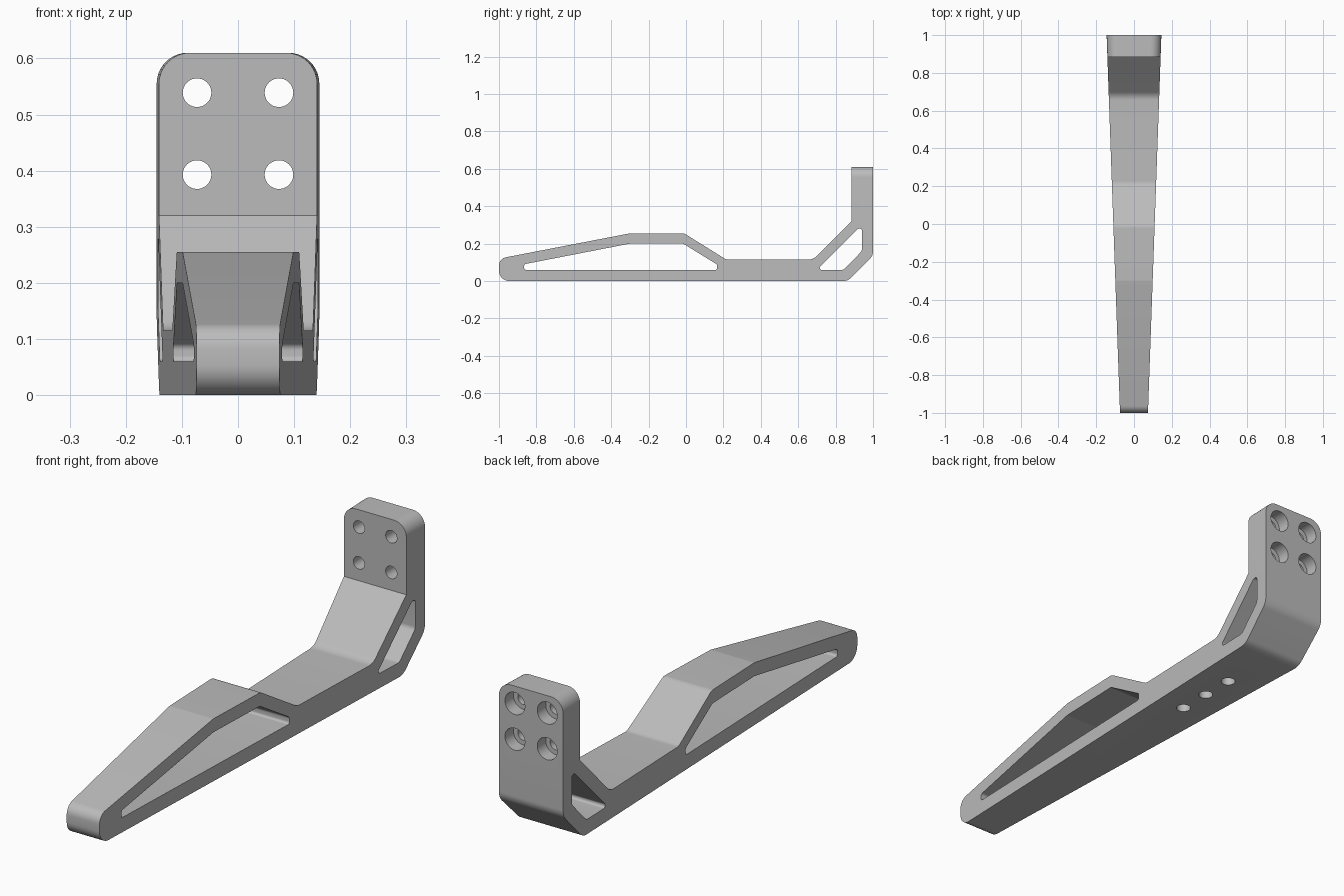
import bpy, bmesh, math
from mathutils import Vector, Matrix

cube = bpy.data.objects.get("Cube")
if cube:
    bpy.data.objects.remove(cube, do_unlink=True)

metal = bpy.data.materials.new("light_grey_metal")
metal.use_nodes = True
GREY = (0.5, 0.5, 0.5, 1)
metal.diffuse_color = GREY
metal.node_tree.nodes["Principled BSDF"].inputs["Base Color"].default_value = GREY


def half_width(y):
    """The arm widens evenly from the tip to the mounting plate."""
    return 0.1095 + 0.0355 * y


def fillet(corners, steps=8):
    """Round each (y, z, radius) corner of a closed profile."""
    out = []
    for i, (y, z, r) in enumerate(corners):
        p = Vector((y, z))
        if r == 0:
            out.append(p)
            continue
        a = (Vector(corners[i - 1][:2]) - p).normalized()
        b = (Vector(corners[(i + 1) % len(corners)][:2]) - p).normalized()
        half = a.angle(b) / 2
        centre = p + (a + b).normalized() * (r / math.sin(half))
        start = p + a * (r / math.tan(half)) - centre
        end = p + b * (r / math.tan(half)) - centre
        sweep = math.atan2(start.x * end.y - start.y * end.x, start.dot(end))
        for k in range(steps + 1):
            out.append(centre + Matrix.Rotation(sweep * k / steps, 2) @ start)
    return out


def make_object(name, bm):
    bmesh.ops.recalc_face_normals(bm, faces=bm.faces)
    mesh = bpy.data.meshes.new(name)
    bm.to_mesh(mesh)
    bm.free()
    mesh.materials.append(metal)
    obj = bpy.data.objects.new(name, mesh)
    bpy.context.collection.objects.link(obj)
    return obj


def prism(corners, width):
    """Extrude a side profile across x, with the width given along y."""
    bm = bmesh.new()
    pts = fillet(corners)
    sides = [[bm.verts.new((s * width(p.x), p.x, p.y)) for p in pts] for s in (-1, 1)]
    for side in sides:
        bm.faces.new(side)
    n = len(pts)
    for i in range(n):
        j = (i + 1) % n
        bm.faces.new((sides[0][i], sides[0][j], sides[1][j], sides[1][i]))
    return bm


def cylinder(name, centre, radius, depth, along_y):
    bm = bmesh.new()
    turn = Matrix.Rotation(math.pi / 2 if along_y else 0, 4, 'X')
    bmesh.ops.create_cone(bm, cap_ends=True, segments=40, radius1=radius, radius2=radius,
                          depth=depth, matrix=Matrix.Translation(centre) @ turn)
    return make_object(name, bm)


# Arm, raised hump and upright plate in one profile
bm = prism([(-0.94, 0, 0), (-1, 0, 0.055), (-1, 0.12, 0.045), (-0.30, 0.255, 0.04),
            (-0.01, 0.255, 0.04), (0.215, 0.115, 0.04), (0.68, 0.115, 0.06),
            (0.885, 0.32, 0), (0.885, 0.61, 0), (1, 0.61, 0), (1, 0.135, 0.06),
            (0.865, 0, 0.06)], half_width)
# Rounded top corners of the plate
top = [e for e in bm.edges if all(v.co.z > 0.605 for v in e.verts)
       and abs(e.verts[0].co.y - e.verts[1].co.y) > 0.1]
bmesh.ops.bevel(bm, geom=top, offset=0.055, segments=10, profile=0.5, affect='EDGES')
bracket = make_object("bracket_arm", bm)

# Side windows
R = 0.014
cutters = [
    make_object("front_window_cutter", prism(
        [(-0.865, 0.06, 0.01), (-0.865, 0.09, 0.012), (-0.30, 0.20, R), (-0.015, 0.20, R),
         (0.167, 0.088, R), (0.167, 0.06, 0.01)], lambda y: 0.3)),
    make_object("rear_window_cutter", prism(
        [(0.715, 0.06, 0.01), (0.715, 0.075, 0.008), (0.92, 0.28, R), (0.94, 0.28, 0.01),
         (0.94, 0.16, 0.025), (0.842, 0.06, 0.025)], lambda y: 0.3))]

# Counterbored bolt holes in the plate
for x in (-0.073, 0.073):
    for z in (0.393, 0.539):
        cutters.append(cylinder("bolt_hole_cutter", (x, 0.94, z), 0.0255, 0.3, True))
        cutters.append(cylinder("counterbore_cutter", (x, 1.045, z), 0.045, 0.2, True))

# Blind holes in the underside
for y in (0.31, 0.45, 0.59):
    cutters.append(cylinder("underside_hole_cutter", (0, y, 0), 0.028, 0.17, False))

bpy.context.view_layer.objects.active = bracket
for cutter in cutters:
    mod = bracket.modifiers.new("cut", 'BOOLEAN')
    mod.operation = 'DIFFERENCE'
    mod.solver = 'EXACT'
    mod.object = cutter
    bpy.ops.object.modifier_apply(modifier=mod.name)
    bpy.data.objects.remove(cutter, do_unlink=True)

bpy.ops.object.select_all(action='DESELECT')
bracket.select_set(True)
bpy.ops.object.shade_smooth_by_angle(angle=math.radians(25))
